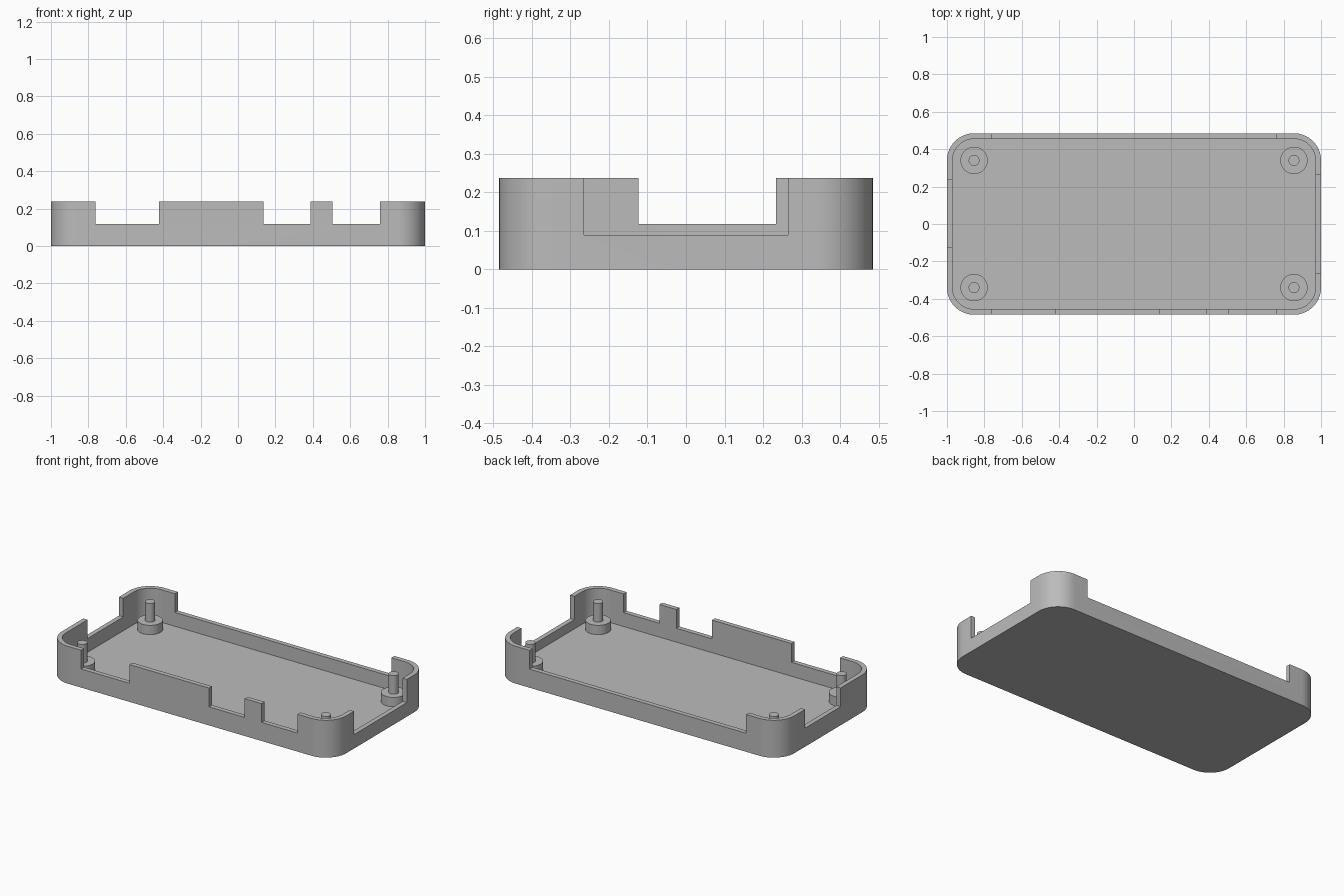
import bpy, bmesh, math

cube = bpy.data.objects.get("Cube")
if cube:
    bpy.data.objects.remove(cube, do_unlink=True)

LENGTH, WIDTH, HEIGHT = 2.0, 0.97, 0.237
WALL, FLOOR, RADIUS = 0.03, 0.03, 0.145
LOW, LOWEST = 0.118, 0.089          # sill heights of the openings

grey = bpy.data.materials.new("plain grey")
grey.use_nodes = True
colour = (0.5, 0.5, 0.5, 1)
grey.diffuse_color = colour
grey.node_tree.nodes["Principled BSDF"].inputs["Base Color"].default_value = colour


def prism(name, outline, z0, z1):
    """Extrude a closed outline from z0 up to z1."""
    bm = bmesh.new()
    base = bm.faces.new([bm.verts.new((x, y, z0)) for x, y in outline])
    top = bmesh.ops.extrude_face_region(bm, geom=[base])["geom"]
    bmesh.ops.translate(bm, vec=(0, 0, z1 - z0),
                        verts=[v for v in top if isinstance(v, bmesh.types.BMVert)])
    bmesh.ops.recalc_face_normals(bm, faces=bm.faces)
    mesh = bpy.data.meshes.new(name)
    bm.to_mesh(mesh)
    bm.free()
    mesh.materials.append(grey)
    obj = bpy.data.objects.new(name, mesh)
    bpy.context.collection.objects.link(obj)
    return obj


def rounded_rect(length, width, radius, steps=16):
    points = []
    for i, (sx, sy) in enumerate([(1, 1), (-1, 1), (-1, -1), (1, -1)]):
        for k in range(steps + 1):
            a = math.pi / 2 * (i + k / steps)
            points.append((sx * (length / 2 - radius) + radius * math.cos(a),
                           sy * (width / 2 - radius) + radius * math.sin(a)))
    return points


def circle(x, y, radius, sides=48):
    turns = [2 * math.pi * k / sides for k in range(sides)]
    return [(x + radius * math.cos(a), y + radius * math.sin(a)) for a in turns]


def activate(obj):
    bpy.ops.object.select_all(action='DESELECT')
    obj.select_set(True)
    bpy.context.view_layer.objects.active = obj


def smooth(obj):
    activate(obj)
    bpy.ops.object.shade_smooth_by_angle(angle=math.radians(30))


def cut(obj, cutter):
    cutter.hide_render = True
    mod = obj.modifiers.new("cut", 'BOOLEAN')
    mod.operation, mod.solver, mod.object = 'DIFFERENCE', 'EXACT', cutter
    activate(obj)
    bpy.ops.object.modifier_apply(modifier=mod.name)
    bpy.data.objects.remove(cutter, do_unlink=True)


# Tray: rounded block hollowed out above the floor
tray = prism("tray", rounded_rect(LENGTH, WIDTH, RADIUS), 0, HEIGHT)
cut(tray, prism("cavity_cutter",
                rounded_rect(LENGTH - 2 * WALL, WIDTH - 2 * WALL, RADIUS - WALL),
                FLOOR, HEIGHT + 0.1))

# Openings in the walls: x range, y range, sill height
front, back = (-0.55, -0.42), (0.42, 0.55)
openings = [
    ((-0.762, -0.423), front, LOW),
    ((0.136, 0.387), front, LOW),
    ((0.505, 0.758), front, LOW),
    ((-0.762, 0.758), back, LOW),
    ((-1.1, -0.9), (-0.123, 0.234), LOW),
    ((0.9, 1.1), (-0.265, 0.265), LOWEST),
]
for (x0, x1), (y0, y1), sill in openings:
    box = [(x0, y0), (x1, y0), (x1, y1), (x0, y1)]
    cut(tray, prism("opening_cutter", box, sill, HEIGHT + 0.1))
smooth(tray)

# Mounting posts: a wide standoff with a thin pin at each corner
for side, sx in (("left", 1), ("right", -1)):
    for end, sy in (("front", -1), ("back", 1)):
        x, y = sx * 0.855, sy * 0.34
        smooth(prism(f"{end}_{side}_standoff", circle(x, y, 0.073), FLOOR - 0.01, LOWEST))
        smooth(prism(f"{end}_{side}_pin", circle(x, y, 0.029), LOWEST - 0.01, 0.207))
